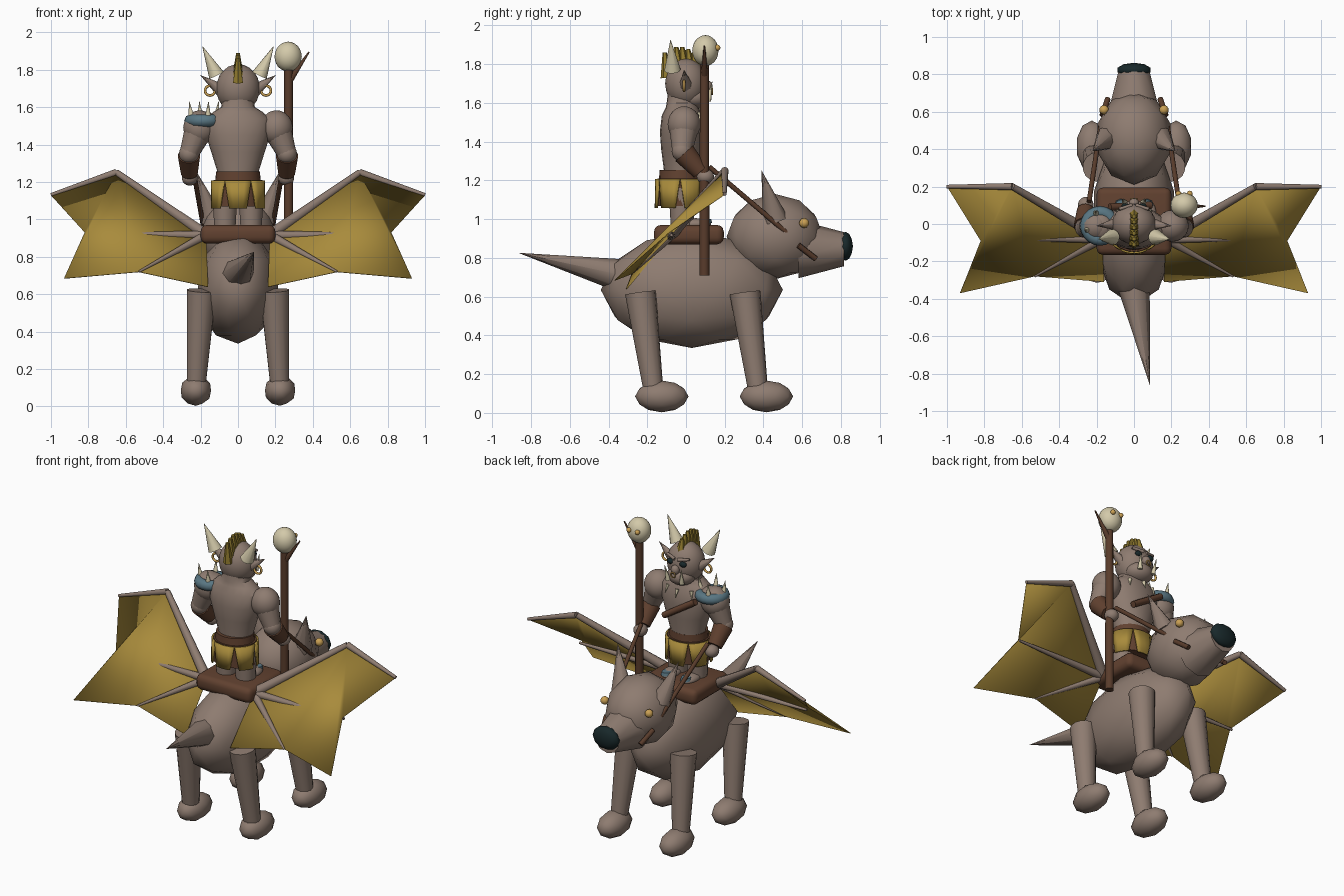
import bpy, bmesh, math
from mathutils import Vector

cube = bpy.data.objects.get("Cube")
if cube:
    bpy.data.objects.remove(cube)


def material(name, hexcode):
    c = [(int(hexcode[i:i + 2], 16) / 255) ** 2.2 for i in (0, 2, 4)] + [1]
    m = bpy.data.materials.new(name)
    m.use_nodes = True
    m.diffuse_color = c
    m.node_tree.nodes["Principled BSDF"].inputs["Base Color"].default_value = c
    return m


SKIN = material("grey brown hide", "8d7b70")
OCHRE = material("ochre leather", "a78a3e")
LEATHER = material("brown leather", "614333")
WOOD = material("dark wood", "593e2f")
BONE = material("bone", "d2c8a8")
NOSE = material("black green", "1e2c2e")
STEEL = material("blue steel", "5a7682")
GOLD = material("gold", "c99f55")
HAIR = material("olive hair", "907a32")


def finish(name, bm, mat, smooth=40):
    bmesh.ops.recalc_face_normals(bm, faces=bm.faces)
    me = bpy.data.meshes.new(name)
    bm.to_mesh(me)
    bm.free()
    me.materials.append(mat)
    ob = bpy.data.objects.new(name, me)
    bpy.context.collection.objects.link(ob)
    bpy.ops.object.select_all(action='DESELECT')
    ob.select_set(True)
    bpy.context.view_layer.objects.active = ob
    bpy.ops.object.shade_smooth_by_angle(angle=math.radians(smooth))
    return ob


def ball(name, loc, size, mat, level=3):
    bm = bmesh.new()
    bmesh.ops.create_icosphere(bm, subdivisions=level, radius=1)
    for v in bm.verts:
        v.co = Vector(a * b for a, b in zip(v.co, size)) + Vector(loc)
    return finish(name, bm, mat, 60)


def limb(name, a, b, r1, r2, mat, sides=10):
    """Tapered round bar from a to b."""
    a, b = Vector(a), Vector(b)
    bm = bmesh.new()
    bmesh.ops.create_cone(bm, cap_ends=True, segments=sides, radius1=r1,
                          radius2=max(r2, 0.001), depth=(b - a).length)
    turn = (b - a).to_track_quat('Z', 'Y')
    for v in bm.verts:
        v.co = turn @ v.co + (a + b) / 2
    return finish(name, bm, mat, 50)


def loft(name, rings, y, mat, sides=20):
    """Stack of elliptical rings given as (z, x radius, y radius)."""
    bm = bmesh.new()
    loops = []
    for z, rx, ry in rings:
        angles = [math.tau * i / sides for i in range(sides)]
        loops.append([bm.verts.new((rx * math.cos(t), y + ry * math.sin(t), z)) for t in angles])
    for lo, hi in zip(loops, loops[1:]):
        for i in range(sides):
            j = (i + 1) % sides
            bm.faces.new((lo[i], lo[j], hi[j], hi[i]))
    bm.faces.new(loops[0])
    bm.faces.new(loops[-1])
    return finish(name, bm, mat)


def ring(name, loc, big, small, mat, rot=(0, 0, 0)):
    bpy.ops.mesh.primitive_torus_add(location=loc, rotation=rot, major_radius=big,
                                     minor_radius=small, major_segments=20, minor_segments=8)
    ob = bpy.context.object
    ob.name = name
    ob.data.materials.append(mat)
    bpy.ops.object.shade_smooth()


# Mount body, head and tail
ball("mount_body", (0, 0.03, 0.635), (0.225, 0.47, 0.3), SKIN, 2)
ball("mount_head", (0, 0.46, 0.91), (0.205, 0.25, 0.22), SKIN, 2)
limb("mount_snout", (0, 0.58, 0.845), (0, 0.815, 0.845), 0.15, 0.088, SKIN)
ball("mount_nose", (0, 0.823, 0.86), (0.094, 0.039, 0.075), NOSE, 2)
limb("mount_tail", (0, -0.34, 0.71), (0.085, -0.86, 0.825), 0.085, 0, SKIN, 8)

for s, side in ((1, "left"), (-1, "right")):
    ball(side + "_mount_eye", (s * 0.16, 0.61, 0.98), [0.026] * 3, GOLD, 2)
    limb(side + "_mount_ear", (s * 0.14, 0.46, 1.0), (s * 0.22, 0.39, 1.25), 0.065, 0, SKIN, 8)
    # Mount legs and feet
    for end, y in (("front", 0.415), ("hind", -0.125)):
        limb(f"{side}_{end}_leg", (s * 0.195, y - 0.11, 0.62), (s * 0.222, y - 0.045, 0.13),
             0.08, 0.052, SKIN, 14)
        ball(f"{side}_{end}_foot", (s * 0.225, y, 0.085), (0.085, 0.138, 0.082), SKIN, 2)

    # Wing: membrane stretched from the elbow over the finger bones
    names = ("root", "elbow", "tip", "mid", "corner", "low", "inner")
    spots = ((0.17, -0.08, 0.915), (0.65, 0.2, 1.25), (1, 0.2, 1.13), (0.82, -0.09, 0.93),
             (0.93, -0.37, 0.685), (0.53, -0.28, 0.72), (0.16, -0.31, 0.64))
    p = {n: Vector((s * x, y, z)) for n, (x, y, z) in zip(names, spots)}
    bm = bmesh.new()
    vs = {n: bm.verts.new(co) for n, co in p.items()}
    for tri in (("elbow", "tip", "mid"), ("elbow", "mid", "corner"), ("elbow", "corner", "low"),
                ("elbow", "low", "root"), ("root", "low", "inner")):
        bm.faces.new([vs[n] for n in tri])
    wing = finish(side + "_wing_membrane", bm, OCHRE, 80)
    wing.modifiers.new("thickness", 'SOLIDIFY').thickness = 0.004
    under = Vector((0, 0.015, -0.012))
    limb(side + "_wing_arm", p["root"], p["elbow"], 0.032, 0.018, SKIN)
    limb(side + "_wing_forearm", p["elbow"], p["tip"], 0.02, 0.01, SKIN)
    limb(side + "_wing_mid_finger", p["root"], p["mid"] + under, 0.025, 0.008, SKIN)
    limb(side + "_wing_low_finger", p["root"], p["low"], 0.025, 0.006, SKIN)

    # Reins and bit
    limb(side + "_rein", (s * 0.24, 0.12, 1.27), (s * 0.18, 0.52, 0.93), 0.013, 0.013, WOOD, 8)
    limb(side + "_bit", (s * 0.17, 0.58, 0.865), (s * 0.14, 0.67, 0.795), 0.015, 0.015, WOOD, 8)

    # Rider legs and feet
    limb(side + "_rider_leg", (s * 0.07, -0.02, 0.95), (s * 0.07, -0.02, 1.16), 0.058, 0.07, SKIN, 14)
    ball(side + "_rider_foot", (s * 0.07, 0.05, 0.975), (0.05, 0.08, 0.03), SKIN)
    limb(side + "_foot_plate", (s * 0.07, 0.1, 0.98), (s * 0.07, 0.1, 1.0), 0.035, 0.03, STEEL, 8)

    # Rider arms
    elbow = (s * 0.262, -0.02, 1.35)
    hand = (s * 0.258, 0.1, 1.22)
    ball(side + "_shoulder", (s * 0.205, -0.01, 1.49), (0.088, 0.085, 0.093), SKIN)
    limb(side + "_upper_arm", (s * 0.21, -0.01, 1.48), elbow, 0.078, 0.052, SKIN, 14)
    ball(side + "_elbow", elbow, [0.054] * 3, SKIN)
    limb(side + "_bracer", (s * 0.262, -0.01, 1.34), (s * 0.26, 0.075, 1.245), 0.06, 0.045, LEATHER, 14)
    ball(side + "_hand", hand, (0.042, 0.045, 0.04), SKIN)

    # Rider face, ears and horns
    limb(side + "_horn", (s * 0.115, -0.07, 1.77), (s * 0.19, -0.08, 1.925), 0.043, 0, BONE)
    limb(side + "_rider_ear", (s * 0.09, 0, 1.69), (s * 0.2, -0.01, 1.77), 0.036, 0, SKIN, 8)
    ring(side + "_earring", (s * 0.15, -0.01, 1.688), 0.026, 0.007, GOLD, (math.pi / 2, 0, 0))
    ball(side + "_rider_eye", (s * 0.045, 0.095, 1.725), (0.024, 0.016, 0.018), NOSE, 2)
    limb(side + "_brow", (s * 0.01, 0.1, 1.748), (s * 0.08, 0.08, 1.76), 0.011, 0.009, SKIN, 8)
    limb(side + "_tusk", (s * 0.05, 0.115, 1.61), (s * 0.06, 0.135, 1.71), 0.016, 0, BONE, 8)

# Saddle
bm = bmesh.new()
bmesh.ops.create_cube(bm, size=1)
for v in bm.verts:
    v.co = Vector((v.co.x * 0.4, v.co.y * 0.36 + 0.015, v.co.z * 0.1 + 0.92))
bmesh.ops.bevel(bm, geom=bm.edges[:], offset=0.035, segments=3, affect='EDGES', profile=0.5)
finish("saddle", bm, LEATHER)

# Rider torso and head
loft("rider_torso", ((1.14, 0.11, 0.09), (1.26, 0.112, 0.095), (1.36, 0.143, 0.108),
                     (1.45, 0.172, 0.115), (1.535, 0.175, 0.105), (1.575, 0.13, 0.085),
                     (1.6, 0.09, 0.08), (1.64, 0.085, 0.075)), -0.02, SKIN)
ball("rider_head", (0, 0, 1.7), (0.117, 0.108, 0.13), SKIN)
ball("rider_jaw", (0, 0.045, 1.63), (0.088, 0.08, 0.062), SKIN)
ball("rider_nose", (0, 0.112, 1.685), (0.027, 0.025, 0.03), SKIN)
ring("nose_ring", (0, 0.135, 1.66), 0.016, 0.004, GOLD, (math.pi / 2, 0, 0))
for i in range(6):
    t = i / 5
    y = -0.1 + 0.15 * t
    base = 1.7 + 0.12 * math.sqrt(1 - (y / 0.115) ** 2)
    limb(f"mohawk_spike_{i}", (0, y, base - 0.03), (0, y - 0.01, 1.86 + 0.03 * math.sin(math.pi * t)),
         0.031, 0.011, HAIR, 6)

# Belt and skirt panels over a leather lining
loft("belt", ((1.2, 0.122, 0.11), (1.255, 0.117, 0.106)), -0.03, LEATHER)
loft("skirt_lining", ((1.068, 0.136, 0.12), (1.21, 0.132, 0.118)), -0.03, LEATHER)
for i in range(6):
    mid = math.tau * i / 6 + math.pi / 2
    bm = bmesh.new()
    rows = []
    for half, z, r in ((0.51, 1.208, 0.145), (0.33, 1.058, 0.148)):
        rows.append([bm.verts.new((r * math.cos(mid + k * half / 2),
                                   -0.03 + 0.89 * r * math.sin(mid + k * half / 2), z))
                     for k in range(-2, 3)])
    for k in range(4):
        bm.faces.new((rows[0][k], rows[0][k + 1], rows[1][k + 1], rows[1][k]))
    panel = finish(f"skirt_panel_{i}", bm, OCHRE)
    panel.modifiers.new("thickness", 'SOLIDIFY').thickness = 0.01

# Shoulder armour, chest strap and tooth necklace
ring("shoulder_guard", (-0.182, -0.01, 1.527), 0.072, 0.034, STEEL)
ball("shoulder_guard_top", (-0.182, -0.01, 1.535), (0.07, 0.07, 0.04), SKIN)
for i in range(4):
    t = math.tau * i / 4 + 0.3
    x, y = math.cos(t), math.sin(t)
    limb(f"shoulder_spike_{i}", (-0.182 + 0.07 * x, -0.01 + 0.07 * y, 1.545),
         (-0.182 + 0.082 * x, -0.01 + 0.082 * y, 1.63), 0.018, 0, BONE, 8)
limb("chest_strap", (-0.13, 0.09, 1.5), (0.09, 0.1, 1.36), 0.02, 0.02, LEATHER, 8)
for i in range(3):
    t = math.pi * (0.25 + 0.25 * i)
    x, y = math.cos(t), math.sin(t)
    limb(f"necklace_tooth_{i}", (0.12 * x, 0.09 * y, 1.55), (0.135 * x, 0.11 * y, 1.5),
         0.012, 0, BONE, 8)

# Skull staff
limb("staff", (0.27, 0.095, 0.71), (0.27, 0.095, 1.83), 0.026, 0.023, WOOD, 12)
ball("staff_skull", (0.268, 0.1, 1.87), (0.073, 0.068, 0.08), BONE)
for k in (-1, 1):
    ball(f"staff_skull_eye_{k}", (0.268 + k * 0.03, 0.162, 1.885), [0.016] * 3, GOLD, 2)
limb("staff_branch", (0.275, 0.095, 1.74), (0.38, 0.095, 1.895), 0.018, 0.004, WOOD, 8)
